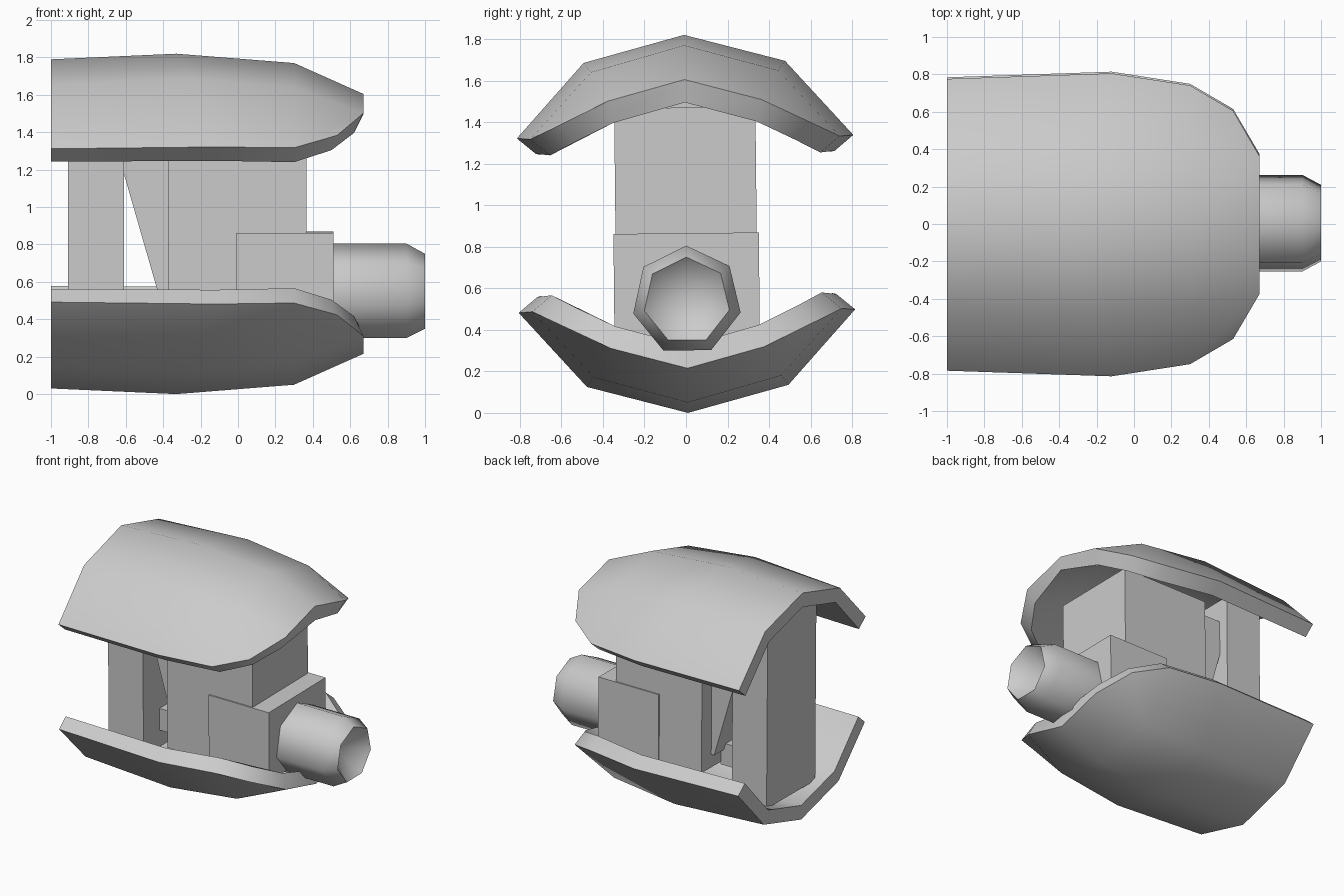
import bpy, bmesh, math
from mathutils import Matrix, Vector

if "Cube" in bpy.data.objects:
    bpy.data.objects.remove(bpy.data.objects["Cube"])

MID = 0.91                       # height of the horizontal symmetry plane
ROLL = (Matrix.Translation((0, 0, MID)) @ Matrix.Rotation(math.radians(0.6), 4, 'X')
        @ Matrix.Translation((0, 0, -MID)))
grey = bpy.data.materials.new("plain_grey")
grey.diffuse_color = (0.6, 0.6, 0.6, 1)
grey.use_nodes = True
grey.node_tree.nodes["Principled BSDF"].inputs["Base Color"].default_value = grey.diffuse_color


def finish(name, bm, angle=None):
    bmesh.ops.recalc_face_normals(bm, faces=bm.faces)
    bm.transform(ROLL)
    mesh = bpy.data.meshes.new(name)
    bm.to_mesh(mesh)
    bm.free()
    mesh.materials.append(grey)
    ob = bpy.data.objects.new(name, mesh)
    bpy.context.collection.objects.link(ob)
    if angle:
        bpy.ops.object.select_all(action='DESELECT')
        ob.select_set(True)
        bpy.context.view_layer.objects.active = ob
        bpy.ops.object.shade_smooth_by_angle(angle=math.radians(angle))
    return ob


def box(name, x0, x1, half_y, z0, z1):
    bm = bmesh.new()
    bmesh.ops.create_cube(bm, size=1)
    for v in bm.verts:
        v.co = Vector((x1 if v.co.x > 0 else x0, math.copysign(half_y, v.co.y),
                       z1 if v.co.z > 0 else z0))
    return finish(name, bm)


# Curved shells: rows run rear to nose, each row is ridge, shoulder, rim
OUTER = [[(-1, 0, 1.79), (-1, .46, 1.66), (-1, .78, 1.32)],
         [(-.33, 0, 1.82), (-.25, .485, 1.69), (-.12, .81, 1.33)],
         [(.3, 0, 1.77), (.3, .45, 1.645), (.3, .745, 1.325)],
         [(.67, 0, 1.605), (.67, .37, 1.505), (.53, .61, 1.39)]]
INNER = [[(-1, 0, 1.68), (-1, .41, 1.565), (-1, .70, 1.25)],
         [(-.33, 0, 1.71), (-.25, .43, 1.585), (-.12, .72, 1.255)],
         [(.3, 0, 1.66), (.3, .39, 1.54), (.3, .65, 1.247)],
         [(.67, 0, 1.495), (.62, .345, 1.40), (.50, .53, 1.31)]]


def shell(name, flip):
    bm = bmesh.new()

    def surface(rows):
        grid = []
        for row in rows:
            full = [(x, -y, z) for x, y, z in row[:0:-1]] + row
            grid.append([bm.verts.new((x, y, 2 * MID - z if flip else z)) for x, y, z in full])
        for a, b in zip(grid, grid[1:]):
            for i in range(4):
                bm.faces.new((a[i], a[i + 1], b[i + 1], b[i]))
        # border loop of the grid
        return (grid[0] + [r[-1] for r in grid[1:-1]] + grid[-1][::-1]
                + [r[0] for r in grid[-2:0:-1]])

    outer, inner = surface(OUTER), surface(INNER)
    n = len(outer)
    for i in range(n):
        j = (i + 1) % n
        bm.faces.new((outer[i], outer[j], inner[j], inner[i]))
    finish(name, bm, 42)


shell("upper_shell", False)
shell("lower_shell", True)

# Central blocks
box("main_body", -.375, .365, .34, .35, 1.47)
box("rear_column", -.91, -.61, .30, .20, 1.62)
box("nozzle_mount", -.01, .51, .35, .33, .865)
box("lower_link", -.62, -.37, .10, .33, .50)

# Slanted web between column and body
bm = bmesh.new()
profile = [(-.61, 1.18), (-.40, .45), (-.37, .45), (-.37, 1.45), (-.61, 1.45)]
face = bm.faces.new([bm.verts.new((x, -.22, z)) for x, z in profile])
ext = bmesh.ops.extrude_face_region(bm, geom=[face])
bmesh.ops.translate(bm, vec=(0, .44, 0),
                    verts=[g for g in ext["geom"] if isinstance(g, bmesh.types.BMVert)])
finish("slanted_web", bm)

# Seven-sided nozzle with a chamfered mouth and a hollow end
bm = bmesh.new()
rings = []
for x, r in ((.45, .265), (.90, .265), (1.0, .21)):
    rings.append([bm.verts.new((x, r * math.sin(k * math.tau / 7),
                                .54 + r * math.cos(k * math.tau / 7))) for k in range(7)])
bm.faces.new(rings[0])
for a, b in zip(rings, rings[1:]):
    for k in range(7):
        bm.faces.new((a[k], a[(k + 1) % 7], b[(k + 1) % 7], b[k]))
hollow = bm.verts.new((.80, 0, .54))
for k in range(7):
    bm.faces.new((rings[2][k], rings[2][(k + 1) % 7], hollow))
finish("nozzle", bm, 60)
